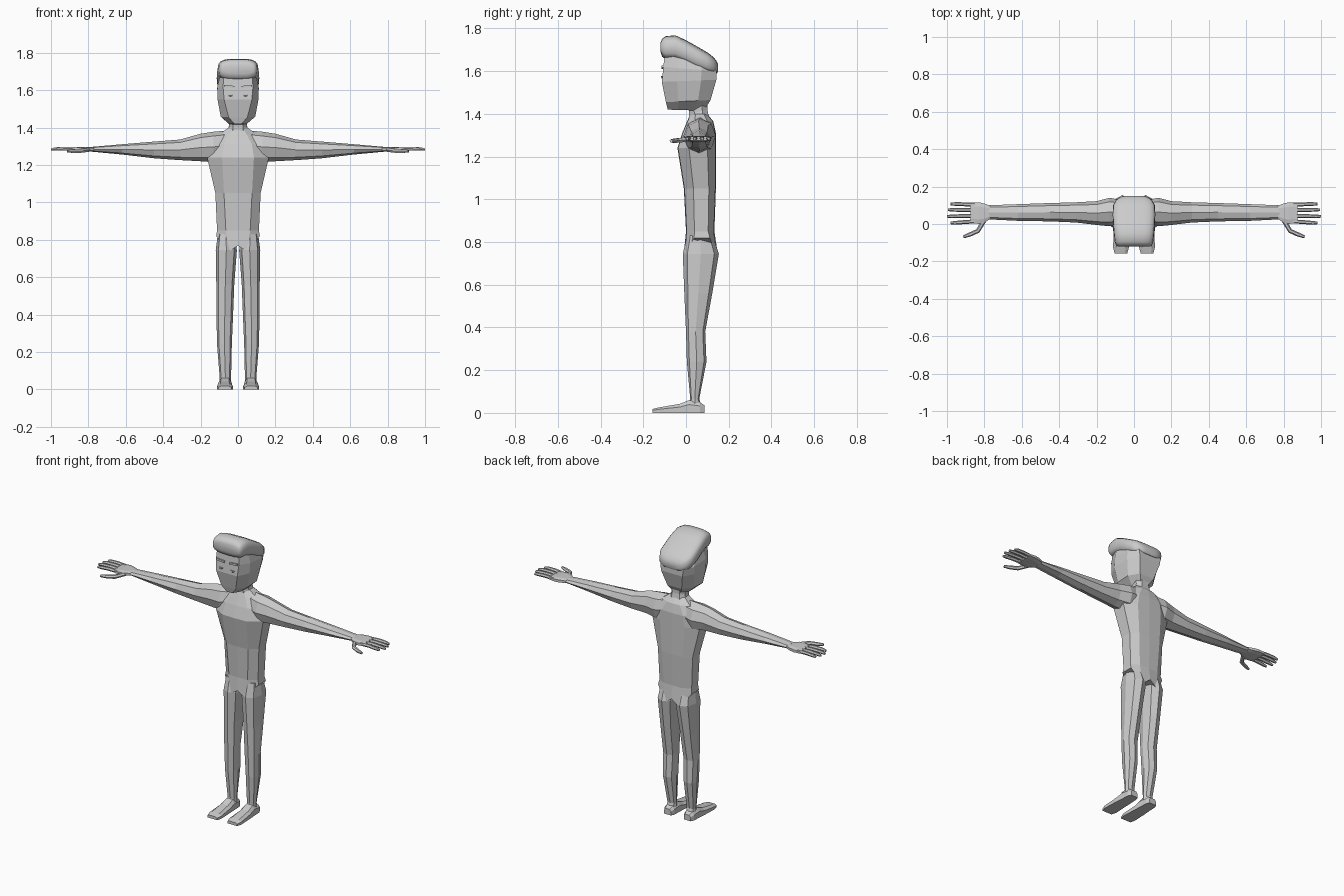
import bpy, bmesh
from math import sin, cos, pi, copysign
from mathutils import Vector

if "Cube" in bpy.data.objects:
    bpy.data.objects.remove(bpy.data.objects["Cube"])

X, Y, Z = Vector((1, 0, 0)), Vector((0, 1, 0)), Vector((0, 0, 1))


def loft(name, rings, closed=True, mirror=True, smooth=False):
    """Skin a list of equal-length rings and cap both ends."""
    bm = bmesh.new()
    rows = [[bm.verts.new(p) for p in r] for r in rings]
    n = len(rows[0])
    for a, b in zip(rows, rows[1:]):
        for i in range(n if closed else n - 1):
            j = (i + 1) % n
            bm.faces.new((a[i], a[j], b[j], b[i]))
    bm.faces.new(rows[0][::-1])
    bm.faces.new(rows[-1])
    bmesh.ops.recalc_face_normals(bm, faces=bm.faces)
    me = bpy.data.meshes.new(name)
    if smooth:
        for f in bm.faces:
            f.smooth = True
    bm.to_mesh(me)
    bm.free()
    if smooth:
        me.set_sharp_from_angle(angle=0.8)
    ob = bpy.data.objects.new(name, me)
    bpy.context.collection.objects.link(ob)
    if mirror:
        ob.modifiers.new("mirror", "MIRROR")
    return ob


def oval(c, u, v, n=8, turn=0.0, power=1.0):
    """Ring around c spanned by half-axes u and v; power < 1 makes it boxier."""
    def s(t):
        return copysign(abs(t) ** power, t)
    c = Vector(c)
    return [c + u * s(cos(turn + 2 * pi * i / n)) + v * s(sin(turn + 2 * pi * i / n))
            for i in range(n)]


def span(a, b):
    return (a + b) / 2, (b - a) / 2


def slab(w, f, yf, yb, zf, zb):
    """Eight-sided horizontal ring with a flat front and back."""
    d = yb - yf
    half = [(f, yf), (w, yf + d * .28), (w, yb - d * .28), (f, yb)]
    pts = half + [(-x, y) for x, y in reversed(half)]
    return [Vector((x, y, zf + (zb - zf) * (y - yf) / d)) for x, y in pts]


# torso, right half mirrored; the hip ring is cut in a V for the legs
def torso_ring(z, w, f, yf, yb):
    d = yb - yf
    pts = [(0, yf), (f, yf + .003), (w, yf + d * .3), (w, yb - d * .22),
           (f, yb - .003), (0, yb)]
    zs = z if isinstance(z, tuple) else (z,) * 6
    return [Vector((x, y, k)) for (x, y), k in zip(pts, zs)]


loft("torso", [torso_ring(*r) for r in (
    ((.77, .735, .82, .82, .73, .77), .117, .052, -.008, .145),
    (.85, .112, .065, .0, .133),
    (1.05, .121, .075, -.01, .14),
    (1.24, .165, .085, -.04, .14),
    (1.31, .15, .075, -.018, .14),
    (1.365, .10, .045, .005, .128),
    (1.40, .05, .025, .02, .10))], closed=False)

# neck
loft("neck", [slab(.06, .03, .015, .11, 1.35, 1.37),
              slab(.047, .026, .015, .10, 1.40, 1.42),
              slab(.047, .026, .01, .10, 1.45, 1.46)], mirror=False)

# head
loft("head", [slab(*r) for r in (
    (.045, .02, -.085, .085, 1.42, 1.415),
    (.092, .05, -.094, .115, 1.455, 1.465),
    (.110, .074, -.113, .142, 1.55, 1.56),
    (.111, .080, -.106, .142, 1.62, 1.60),
    (.100, .075, -.10, .13, 1.68, 1.62))], mirror=False)

# hair: swept cap made of rounded sections from forehead to nape
hair = []
for y, w, zb, zt in ((-.119, .088, 1.69, 1.735), (-.112, .097, 1.668, 1.752),
                     (-.095, .103, 1.655, 1.764), (-.05, .108, 1.655, 1.768),
                     (0, .112, 1.635, 1.745), (.05, .114, 1.61, 1.717),
                     (.10, .112, 1.593, 1.688), (.13, .095, 1.587, 1.665),
                     (.145, .07, 1.59, 1.645), (.151, .04, 1.60, 1.63)):
    c, h = span(zb, zt)
    hair.append(oval((0, y, c), X * w, Z * h, 20, 0, .6))
loft("hair", hair, mirror=False, smooth=True)

# eyebrows and lower eyelids
loft("eyebrow", [oval((x, -.108, z), Y * .009, Z * .008, 4, pi / 4)
                 for x, z in ((.018, 1.617), (.074, 1.622))])
loft("eye", [[Vector((.04 + r * cos(pi + pi * i / 6) * .013, y,
                      1.577 + r * sin(pi + pi * i / 6) * .011)) for i in range(7)]
             for y, r in ((-.10, 1), (-.113, 1), (-.116, .6))])

# legs
legs = []
for z, xi, xo, yf, yb in ((.83, .02, .108, .005, .125), (.745, .006, .119, -.015, .154),
                          (.56, .02, .116, -.008, .123), (.38, .027, .115, .0, .09),
                          (.24, .033, .112, .004, .096), (.065, .037, .098, .02, .062),
                          (.04, .037, .098, .015, .07)):
    cx, w = span(xi, xo)
    cy, d = span(yf, yb)
    legs.append(oval((cx, cy, z), X * w, Y * d, 8, 0, .85))
loft("leg", legs)

# feet: flat-soled sections from heel to toe
feet = []
for y, xi, xo, h in ((.086, .045, .092, .036), (.065, .036, .102, .05),
                     (.015, .034, .104, .06), (-.03, .032, .108, .042),
                     (-.125, .027, .112, .026), (-.157, .036, .104, .018)):
    m, w = span(xi, xo)
    feet.append([Vector((m + w * k, y, z)) for k, z in
                 ((-1, 0), (1, 0), (1, h * .65), (.6, h), (-.6, h), (-1, h * .65))])
loft("foot", feet)

# arms
arms = []
for x, yf, yb, zb, zt in ((.05, .01, .125, 1.23, 1.385), (.13, -.012, .14, 1.215, 1.378),
                          (.20, -.005, .122, 1.22, 1.367), (.31, .008, .116, 1.226, 1.336),
                          (.45, .014, .112, 1.236, 1.325), (.62, .017, .106, 1.256, 1.311),
                          (.78, .025, .10, 1.271, 1.297)):
    cy, d = span(yf, yb)
    cz, h = span(zb, zt)
    arms.append(oval((x, cy, cz), Y * d, Z * h, 8, 0, .95))
loft("arm", arms)

# palms
palms = []
for x, yf, yb, h in ((.77, .025, .10, .012), (.80, .004, .112, .014),
                     (.83, -.002, .119, .014), (.875, .002, .118, .010)):
    cy, d = span(yf, yb)
    palms.append(oval((x, cy, 1.284), Y * d, Z * h, 8, pi / 8, .6))
loft("palm", palms)


# fingers and thumb: six-sided tapering tubes
def digit(name, path, r):
    rings = []
    for i, p in enumerate(path):
        a, b = Vector(path[max(i - 1, 0)]), Vector(path[min(i + 1, len(path) - 1)])
        side = Z.cross(b - a).normalized()
        k = r * (1, 1, .95, .65)[i]
        rings.append(oval(p, side * k, Z * k, 6))
    loft(name, rings)


for i, (y0, y1, tip) in enumerate(((.014, .006, .982), (.044, .041, 1.0),
                                   (.074, .076, .995), (.104, .107, .98))):
    digit("finger_%d" % (i + 1), [(.85, y0, 1.285), (.91, (y0 + y1) / 2, 1.288),
                                  (tip - .025, y1, 1.286), (tip, y1, 1.283)], .0105)
digit("thumb", [(.80, .02, 1.282), (.835, -.037, 1.276),
                (.875, -.055, 1.274), (.912, -.069, 1.274)], .012)
